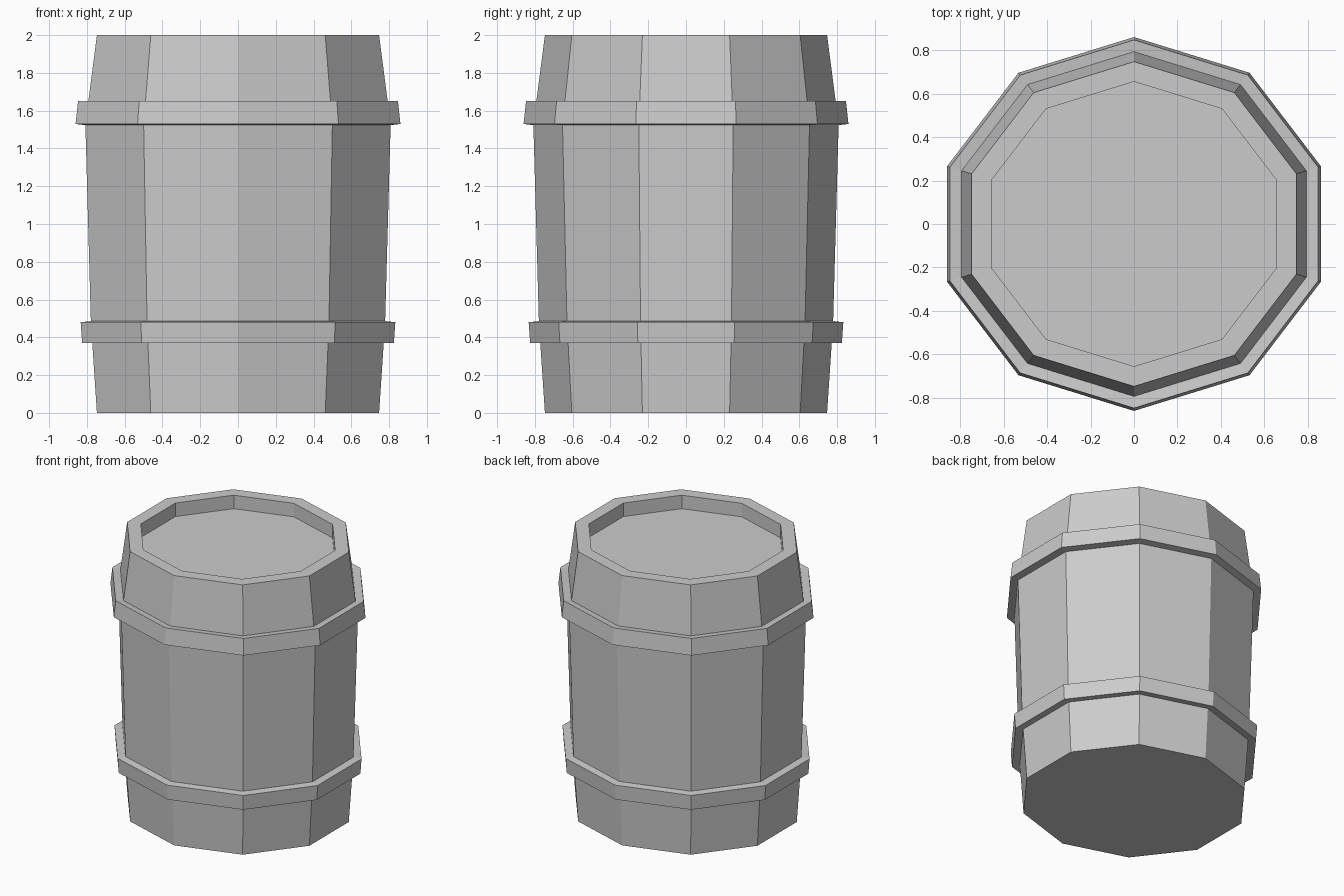
import bpy
import bmesh
import math

if "Cube" in bpy.data.objects:
    bpy.data.objects.remove(bpy.data.objects["Cube"])

SIDES = 10
STRETCH = 1 / math.sin(math.radians(72))  # makes width equal to depth

grey = bpy.data.materials.new("plain grey")
grey.diffuse_color = (0.6, 0.6, 0.6, 1)
grey.use_nodes = True
grey.node_tree.nodes["Principled BSDF"].inputs["Base Color"].default_value = grey.diffuse_color


def ring(bm, r, z):
    """One ten-sided loop with a corner pointing to the front and back."""
    verts = []
    for i in range(SIDES):
        a = 2 * math.pi * i / SIDES + math.pi / 2
        verts.append(bm.verts.new((r * STRETCH * math.cos(a), r * math.sin(a), z)))
    return verts


def lathe(name, profile, cap_start=False, cap_end=False):
    """Join loops along an (r, z) profile, listed from bottom to top."""
    bm = bmesh.new()
    loops = [ring(bm, r, z) for r, z in profile]
    for low, high in zip(loops, loops[1:]):
        for i in range(SIDES):
            j = (i + 1) % SIDES
            bm.faces.new((low[i], low[j], high[j], high[i]))
    if cap_start:
        bm.faces.new(loops[0][::-1])
    if cap_end:
        bm.faces.new(loops[-1])
    mesh = bpy.data.meshes.new(name)
    bm.to_mesh(mesh)
    bm.free()
    mesh.materials.append(grey)
    obj = bpy.data.objects.new(name, mesh)
    bpy.context.collection.objects.link(obj)
    return obj


# Staves, top rim and sunken lid
lathe("barrel_body", [(0.747, 0), (0.772, 0.375), (0.779, 0.486), (0.808, 1.523),
                      (0.793, 1.644), (0.747, 2), (0.655, 2), (0.655, 1.9)],
      cap_start=True, cap_end=True)

# Hoops, tilted to follow the slope of the staves
lathe("lower_hoop", [(0.772, 0.375), (0.825, 0.37), (0.833, 0.48), (0.779, 0.486)])
lathe("upper_hoop", [(0.808, 1.523), (0.86, 1.53), (0.847, 1.65), (0.793, 1.644)])
